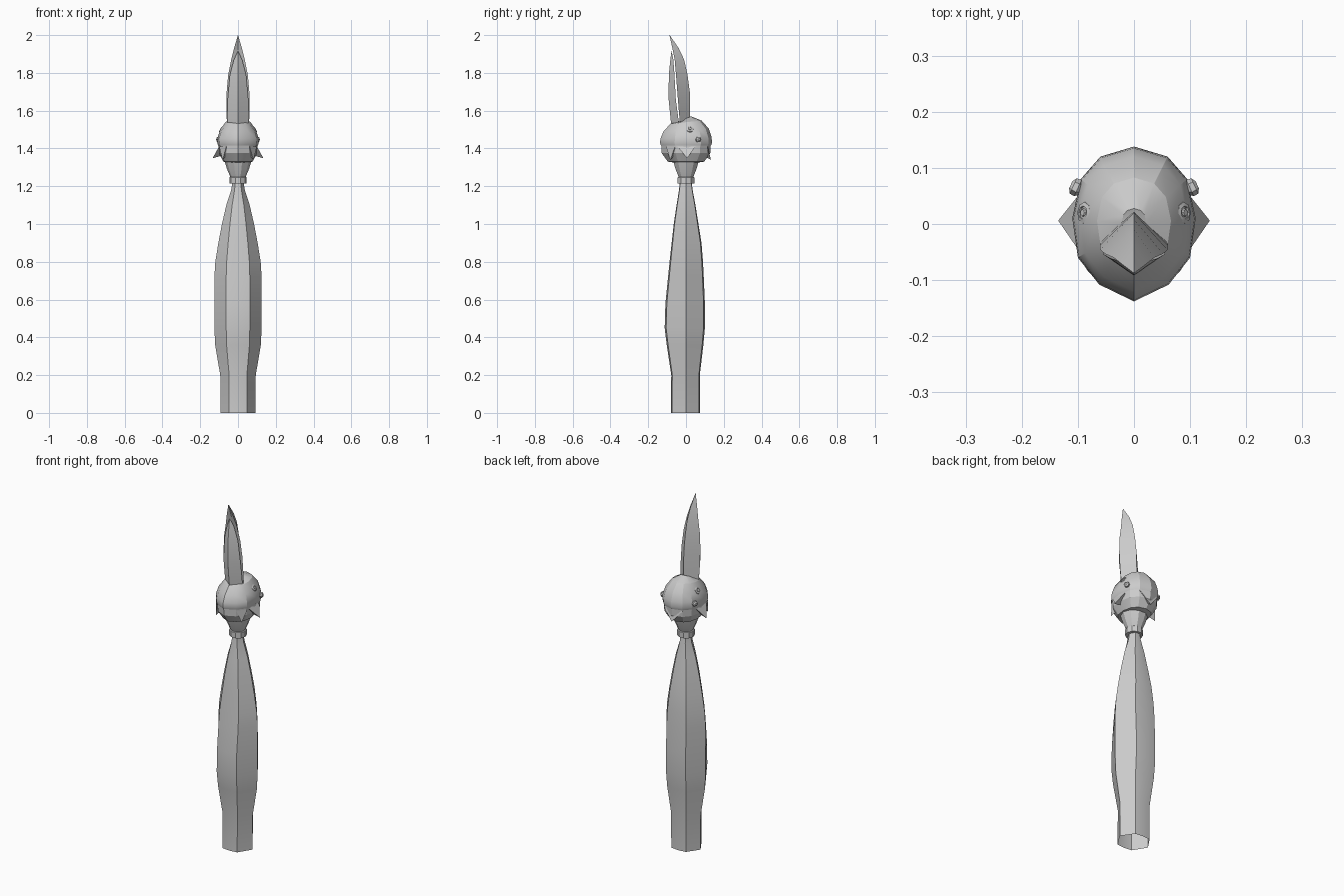
import bpy, bmesh, math
from mathutils import Vector

if "Cube" in bpy.data.objects:
    bpy.data.objects.remove(bpy.data.objects["Cube"])

grey = bpy.data.materials.new("plain_grey")
grey.diffuse_color = (0.6, 0.6, 0.6, 1)
grey.use_nodes = True
grey.node_tree.nodes["Principled BSDF"].inputs["Base Color"].default_value = grey.diffuse_color


def finish(name, bm, angle=30):
    bmesh.ops.remove_doubles(bm, verts=bm.verts, dist=0.0002)
    bmesh.ops.recalc_face_normals(bm, faces=bm.faces)
    me = bpy.data.meshes.new(name)
    bm.to_mesh(me)
    bm.free()
    me.materials.append(grey)
    ob = bpy.data.objects.new(name, me)
    bpy.context.collection.objects.link(ob)
    bpy.ops.object.select_all(action='DESELECT')
    ob.select_set(True)
    bpy.context.view_layer.objects.active = ob
    bpy.ops.object.shade_smooth_by_angle(angle=math.radians(angle))
    return ob


def loft(name, rings, cap_start=False, cap_end=False, angle=30):
    """Skin a list of equal-length closed rings."""
    bm = bmesh.new()
    vs = [[bm.verts.new(p) for p in r] for r in rings]
    n = len(rings[0])
    for a, b in zip(vs, vs[1:]):
        for i in range(n):
            j = (i + 1) % n
            bm.faces.new((a[i], a[j], b[j], b[i]))
    if cap_start:
        bm.faces.new(vs[0])
    if cap_end:
        bm.faces.new(vs[-1])
    return finish(name, bm, angle)


# Long eight-sided body, open at the foot: z, half width, front depth, back depth
body = [(0, .093, .08, .073), (.2, .094, .078, .073), (.36, .121, .102, .092),
        (.45, .125, .113, .1), (.58, .125, .109, .1), (.72, .125, .095, .094),
        (.8, .12, .087, .09), (.9, .104, .076, .082), (1.0, .085, .065, .066),
        (1.1, .062, .05, .05), (1.18, .036, .037, .035), (1.22, .03, .033, .03)]
loft("body", [[(w, 0, z), (w * .5, b * .93, z), (0, b, z), (-w * .5, b * .93, z),
               (-w, 0, z), (-w * .5, -f * .93, z), (0, -f, z), (w * .5, -f * .93, z)]
              for z, w, f, b in body])

# Flared collar below the head
collar = [(1.215, .028), (1.215, .046), (1.247, .046), (1.25, .041), (1.29, .058), (1.335, .072)]
loft("collar", [[(r * math.cos(k * math.pi / 5), r * math.sin(k * math.pi / 5), z)
                 for k in range(10)] for z, r in collar])

# Head outline, right half from back to front, mirrored to a full ring
half = [(0, .138), (.06, .12), (.095, .08), (.11, .01), (.1, -.06), (.062, -.108), (0, -.138)]
outline = half + [(-x, y) for x, y in half[-2:0:-1]]


def head_ring(s, z, tilt=0.0):
    return [(x * s, y * s, z + tilt * y * s) for x, y in outline]


loft("skull", [head_ring(.96, 1.415), head_ring(1, 1.43), head_ring(.98, 1.456, .03),
               head_ring(.87, 1.497, .07), head_ring(.6, 1.539, .1),
               head_ring(.2, 1.559, .4)], cap_end=True, angle=25)
loft("jaw_bowl", [head_ring(.95, 1.43), head_ring(.93, 1.375), head_ring(.7, 1.33),
                  head_ring(.45, 1.325)], cap_end=True, angle=25)


# Hanging points around the rim of the bowl
def rim_flap(name, a, b, tip, top=1.41):
    bm = bmesh.new()
    outer = [bm.verts.new(p) for p in ((*a, top), (*b, top), tip)]
    mid = (Vector((*a, 0)) + Vector((*b, 0))) / 2
    inner = bm.verts.new((mid.x * .75, mid.y * .75, 1.365))
    bm.faces.new(outer)
    for i in range(3):
        bm.faces.new((outer[i], outer[(i + 1) % 3], inner))
    finish(name, bm)


rim_flap("back_flap", (-.06, .115), (.06, .115), (0, .132, 1.34))
for s, side in ((1, "right"), (-1, "left")):
    rim_flap(side + "_spike", (s * .1, .05), (s * .1, -.045), (s * .135, .006, 1.348))
    rim_flap(side + "_front_flap", (s * .1, -.058), (s * .062, -.105), (s * .082, -.084, 1.337))

# Open upright beak: z, half width, ridge y, edge y
upper = [(1.51, .058, .022, -.03), (1.6, .061, .022, -.038), (1.7, .06, .02, -.046),
         (1.79, .052, .008, -.053), (1.87, .036, -.01, -.06), (1.93, .021, -.038, -.072),
         (2.0, .0005, -.0865, -.0875)]
lower = [(1.5, .055, -.075, -.034), (1.53, .056, -.079, -.037), (1.66, .055, -.092, -.054),
         (1.79, .043, -.091, -.061), (1.87, .022, -.083, -.067), (1.915, .0005, -.0765, -.0755)]
for name, prof in (("upper_beak", upper), ("lower_beak", lower)):
    loft(name, [[(0, yr, z), (w, ye, z), (0, ye + (yr - ye) * .25, z), (-w, ye, z)]
                for z, w, yr, ye in prof], True, True, angle=35)


# Lathed disc facing a given direction: radius and height pairs
def stud(name, centre, normal, prof, sides=8):
    q = Vector(normal).to_track_quat('Z', 'Y')
    loft(name, [[Vector(centre) + q @ Vector((r * math.cos(t), r * math.sin(t), h))
                 for t in (2 * math.pi * k / sides for k in range(sides))]
                for r, h in prof], cap_end=True)


# Ringed eyes and small side lobes
for s, side in ((1, "right"), (-1, "left")):
    stud(side + "_eye", (s * .085, .02, 1.5), (s * .8, .05, .6),
         [(.02, -.012), (.019, .006), (.012, .008), (.011, .002), (.009, .003), (.006, .009)])
    stud(side + "_lobe", (s * .1, .064, 1.447), (s * .9, .42, 0),
         [(.009, -.008), (.016, 0), (.015, .009), (.007, .014)], 6)
